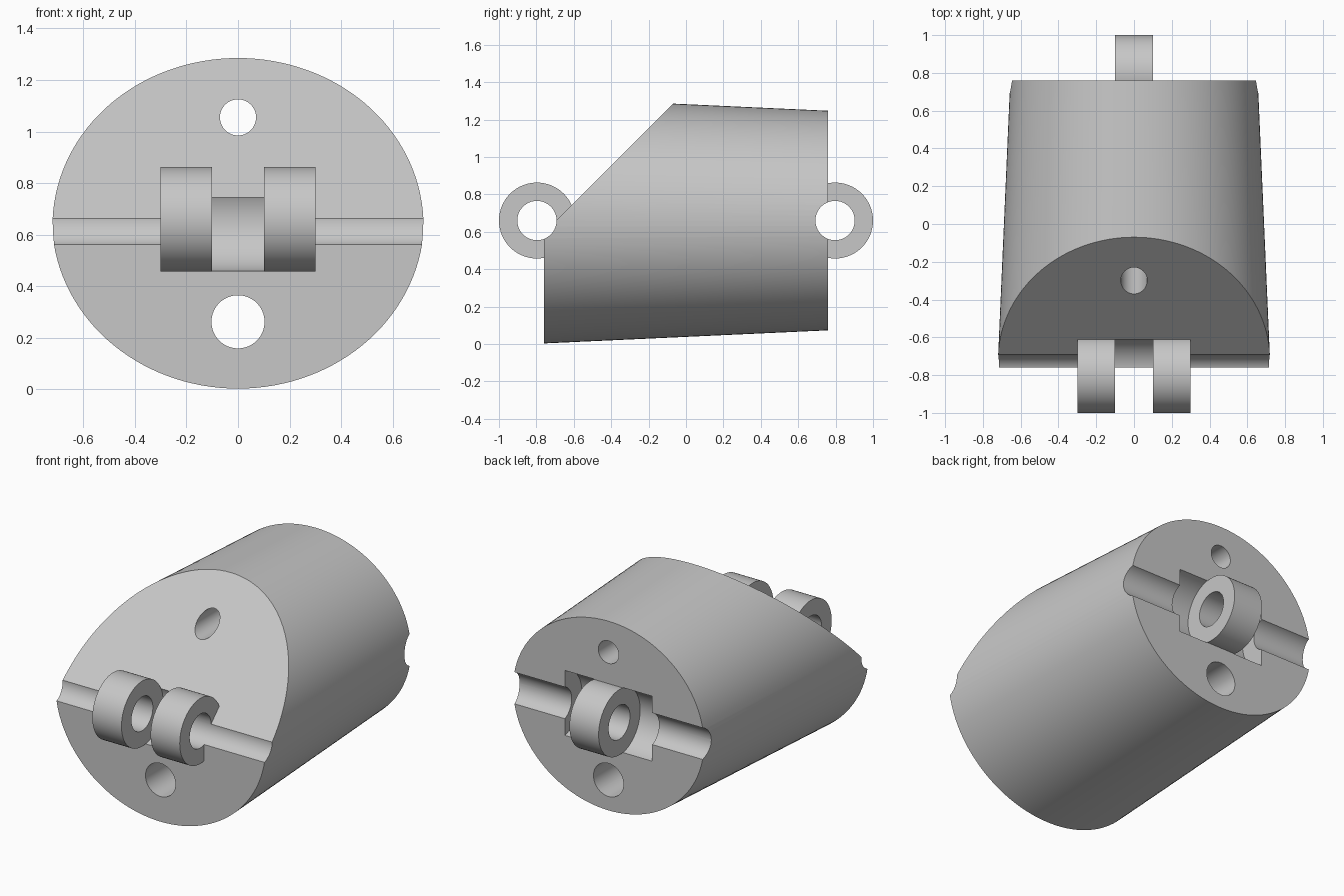
import bpy
import math

cube = bpy.data.objects.get("Cube")
if cube:
    bpy.data.objects.remove(cube, do_unlink=True)

HINGE_Z = 0.66
HINGE_Y = 0.797
KNUCKLE_R = 0.203
PIN_R = 0.105
HALF_LENGTH = 0.76

grey = bpy.data.materials.new("light grey")
grey.use_nodes = True
colour = (0.57, 0.57, 0.57, 1)
grey.diffuse_color = colour
grey.node_tree.nodes["Principled BSDF"].inputs["Base Color"].default_value = colour


def rod(axis, radius, length, location, sides=64):
    """Cylinder lying along x or y."""
    turn = (0, math.pi / 2, 0) if axis == "x" else (-math.pi / 2, 0, 0)
    bpy.ops.mesh.primitive_cylinder_add(vertices=sides, radius=radius, depth=length,
                                        location=location, rotation=turn)
    return bpy.context.object


def combine(target, tool, operation):
    """Apply a boolean and throw the tool away."""
    tool.hide_render = True
    mod = target.modifiers.new(operation, "BOOLEAN")
    mod.operation = operation
    mod.solver = "EXACT"
    mod.object = tool
    bpy.ops.object.select_all(action="DESELECT")
    target.select_set(True)
    bpy.context.view_layer.objects.active = target
    bpy.ops.object.modifier_apply(modifier=mod.name)
    bpy.data.objects.remove(tool, do_unlink=True)


# Tapered oval body lying along y
bpy.ops.mesh.primitive_cone_add(vertices=128, radius1=0.722, radius2=0.645,
                                depth=2 * HALF_LENGTH, location=(0, 0, HINGE_Z),
                                rotation=(-math.pi / 2, 0, 0))
body = bpy.context.object
body.name = "hinged_segment_body"
body.scale = (1, 0.91, 1)
bpy.ops.object.transform_apply(location=True, rotation=True, scale=True)
for v in body.data.vertices:
    if v.co.y > 0:
        v.co.x *= 1.016

# Sloping cut across the upper front
size = 3
offset = size / 2 * math.sqrt(0.5)
bpy.ops.mesh.primitive_cube_add(size=size, rotation=(math.pi / 4, 0, 0),
                                location=(0, -0.38 - offset, 0.975 + offset))
combine(body, bpy.context.object, "DIFFERENCE")

# Front knuckles: one barrel with a gap cut through the middle
combine(body, rod("x", KNUCKLE_R, 0.6, (0, -HINGE_Y, HINGE_Z)), "UNION")
combine(body, rod("x", KNUCKLE_R + 0.002, 0.2, (0, -HINGE_Y, HINGE_Z)), "DIFFERENCE")

# Rear knuckle: a barrel with a pocket cut on each side
combine(body, rod("x", KNUCKLE_R, 0.4, (0, HINGE_Y, HINGE_Z)), "UNION")
for side in (-1, 1):
    pocket = rod("x", KNUCKLE_R + 0.002, 0.2, (side * 0.2, HINGE_Y, HINGE_Z))
    combine(body, pocket, "DIFFERENCE")

# Pin bores, which also leave grooves across both ends of the body
for y in (-HINGE_Y, HINGE_Y):
    combine(body, rod("x", PIN_R, 2, (0, y, HINGE_Z)), "DIFFERENCE")

# Cord holes running the whole length
for radius, z in ((0.07, 1.055), (0.103, 0.262)):
    combine(body, rod("y", radius, 3, (0, 0, z)), "DIFFERENCE")

# Colour and shading
body.data.materials.clear()
body.data.materials.append(grey)
for face in body.data.polygons:
    face.material_index = 0
bpy.ops.object.shade_smooth_by_angle(angle=math.radians(25))
